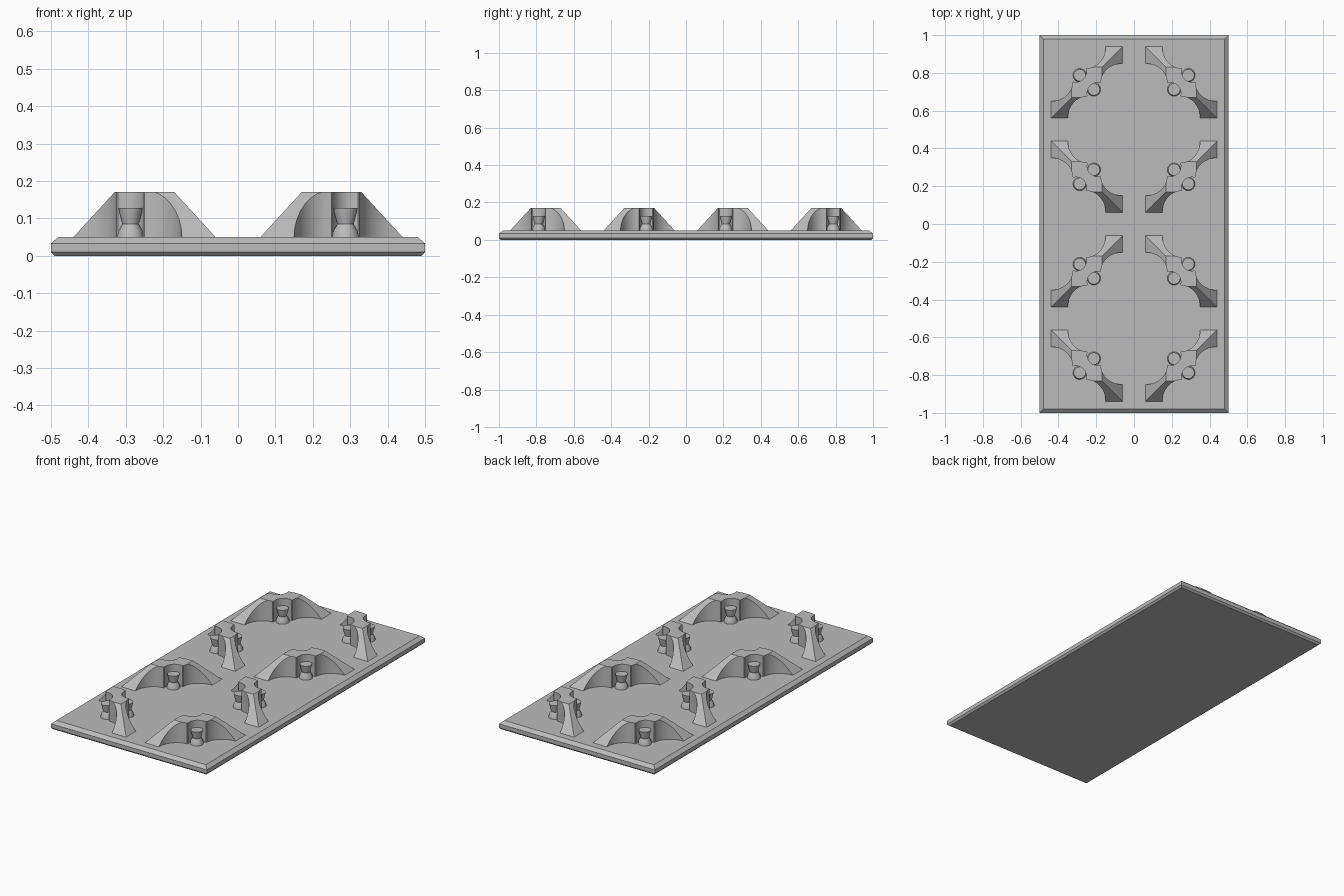
import bpy, bmesh, math
from mathutils import Vector, Matrix

cube = bpy.data.objects.get("Cube")
if cube:
    bpy.data.objects.remove(cube, do_unlink=True)

grey = bpy.data.materials.new("plain grey")
grey.use_nodes = True
GREY = (0.5, 0.5, 0.5, 1)
grey.diffuse_color = GREY
grey.node_tree.nodes["Principled BSDF"].inputs["Base Color"].default_value = GREY

PLATE_TOP, BLOCK_TOP = 0.05, 0.17
BASE_HALF, TOP_HALF = 0.19, 0.08


def finish(bm, name):
    bmesh.ops.recalc_face_normals(bm, faces=bm.faces)
    mesh = bpy.data.meshes.new(name)
    bm.to_mesh(mesh)
    bm.free()
    mesh.materials.append(grey)
    return mesh


def place(mesh, name, location=(0, 0, 0), angle=0):
    obj = bpy.data.objects.new(name, mesh)
    obj.location = location
    obj.rotation_euler.z = angle
    bpy.context.collection.objects.link(obj)
    return obj


def loft(bm, rings):
    """Join rings of points with quads and cap both ends."""
    loops = [[bm.verts.new(p) for p in ring] for ring in rings]
    n = len(loops[0])
    for low, high in zip(loops, loops[1:]):
        for i in range(n):
            j = (i + 1) % n
            bm.faces.new((low[i], low[j], high[j], high[i]))
    bm.faces.new(loops[0][::-1])
    bm.faces.new(loops[-1])


# Base plate with chamfered rims
bm = bmesh.new()
loft(bm, [[(sx * (0.5 - d), sy * (1 - d), z)
           for sx, sy in ((-1, -1), (1, -1), (1, 1), (-1, 1))]
          for d, z in ((0.01, 0), (0, 0.01), (0, 0.033), (0.02, PLATE_TOP))])
place(finish(bm, "base_plate"), "base_plate")


# Plan of one diagonal block: scooped walls with a round niche in the middle
def block_plan():
    scoop = []
    for i in range(9):
        a = math.pi / 2 * i / 8
        scoop.append((0.1 * math.cos(a), 0.19 - 0.115 * math.sin(a)))
    centre, radius, spread = 0.08, 0.055, math.radians(60)
    niche = []
    for i in range(9):
        a = spread * (1 - i / 4)
        u, v = radius * math.sin(a), centre - radius * math.cos(a)
        niche.append(((u - v) / math.sqrt(2), (u + v) / math.sqrt(2)))
    side = [(0.25, 0.25), (0.1, 0.25)] + scoop + niche
    side += [(-y, -x) for x, y in reversed(scoop)] + [(-0.25, -0.1)]
    return side + [(-x, -y) for x, y in side]


# Block: extruded plan trimmed by four sloping planes
bm = bmesh.new()
plan = block_plan()
loft(bm, [[(x, y, z) for x, y in plan] for z in (PLATE_TOP, BLOCK_TOP)])
rise, run = BLOCK_TOP - PLATE_TOP, BASE_HALF - TOP_HALF
for k in range(4):
    turn = Matrix.Rotation(k * math.pi / 2, 3, 'Z')
    cut = bmesh.ops.bisect_plane(
        bm, geom=bm.verts[:] + bm.edges[:] + bm.faces[:], dist=1e-5,
        plane_co=turn @ Vector((BASE_HALF, 0, PLATE_TOP)),
        plane_no=turn @ Vector((rise, 0, run)), clear_outer=True)
    rim = [e for e in cut["geom_cut"] if isinstance(e, bmesh.types.BMEdge)]
    bmesh.ops.holes_fill(bm, edges=rim, sides=0)
block_mesh = finish(bm, "block")

# Waisted foot standing in each niche
bm = bmesh.new()
profile = ((0.036, 0.05), (0.033, 0.065), (0.022, 0.085), (0.03, 0.115), (0.032, 0.128))
loft(bm, [[(r * math.cos(i * math.pi / 8), r * math.sin(i * math.pi / 8), z)
           for i in range(16)] for r, z in profile])
foot_mesh = finish(bm, "niche_foot")

# Two diamonds of four blocks
parts = []
for ring_y in (-0.5, 0.5):
    for sx in (-1, 1):
        for sy in (-1, 1):
            spot = Vector((sx * 0.25, ring_y + sy * 0.25, 0))
            angle = math.pi / 2 if sx == sy else 0
            parts.append(place(block_mesh, "diagonal_block", spot, angle))
            for side in (-1, 1):
                shift = Vector((sx, sy, 0)) * (side * 0.0375)
                parts.append(place(foot_mesh, "niche_foot", spot + shift))

bpy.ops.object.select_all(action='DESELECT')
for obj in parts:
    obj.select_set(True)
bpy.context.view_layer.objects.active = parts[0]
bpy.ops.object.shade_smooth_by_angle(angle=math.radians(25))
